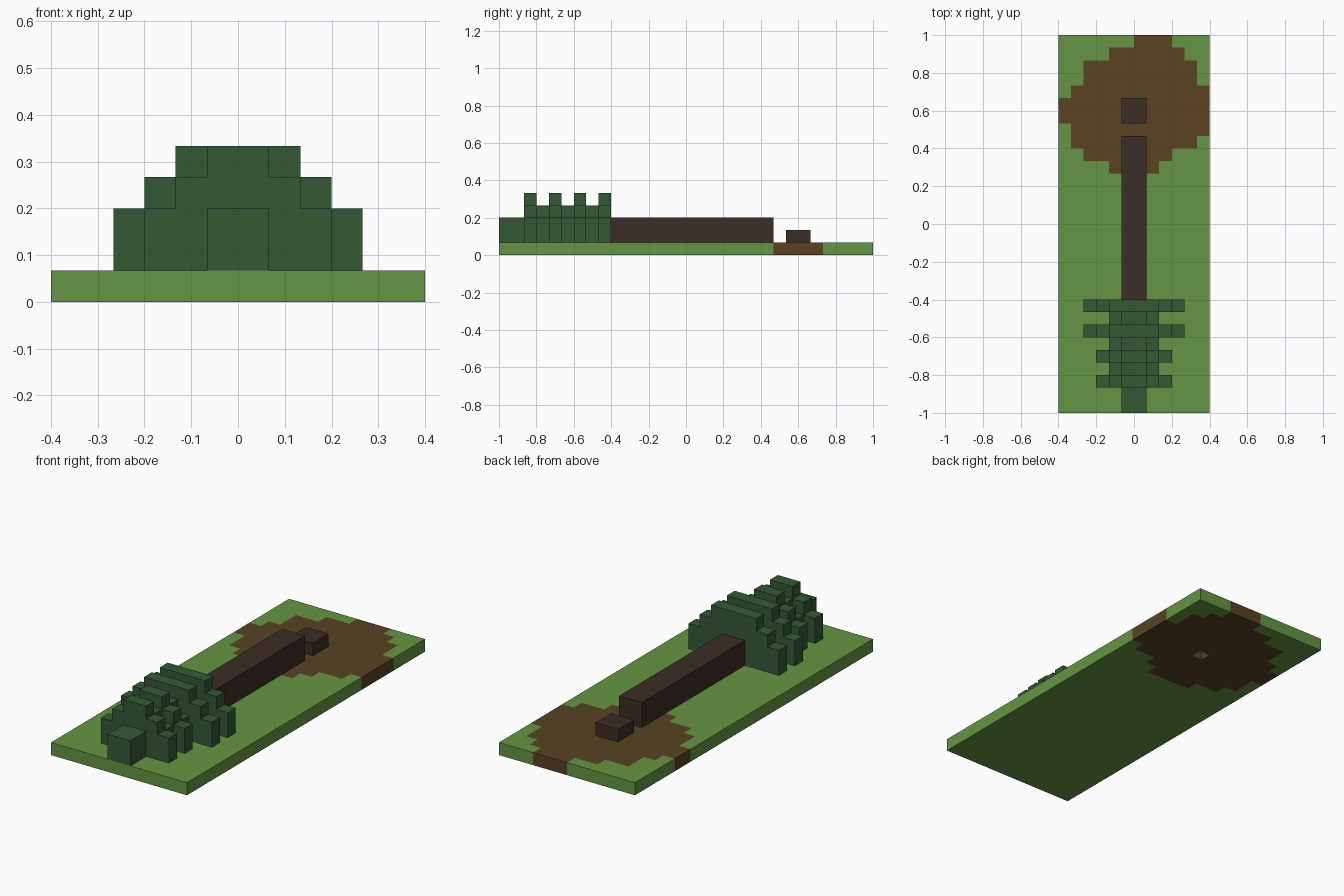
import bpy
import bmesh
from mathutils import Vector

cube = bpy.data.objects.get("Cube")
if cube:
    bpy.data.objects.remove(cube, do_unlink=True)

U = 1 / 15            # one block
ORIGIN = Vector((-6, -15, 0))


def material(name, rgb):
    mat = bpy.data.materials.new(name)
    mat.use_nodes = True
    color = (*rgb, 1)
    mat.diffuse_color = color
    bsdf = mat.node_tree.nodes["Principled BSDF"]
    bsdf.inputs["Base Color"].default_value = color
    bsdf.inputs["Roughness"].default_value = 0.9
    return mat


grass = material("grass green", (0.130, 0.300, 0.056))
dirt = material("dirt brown", (0.100, 0.055, 0.017))
bark = material("dark bark", (0.045, 0.026, 0.019))
needles = material("needle green", (0.035, 0.098, 0.036))


def block_object(name, cells, mats):
    """Outer shell of a set of blocks; cells maps (x, y, z) to a material slot."""
    bm = bmesh.new()
    for cell, slot in cells.items():
        centre = Vector(cell) + Vector((0.5, 0.5, 0.5)) + ORIGIN
        for axis in range(3):
            for sign in (-1, 1):
                n = Vector((0, 0, 0))
                n[axis] = sign
                if tuple(int(c + d) for c, d in zip(cell, n)) in cells:
                    continue
                a = Vector((0, 0, 0))
                a[(axis + 1) % 3] = 0.5
                b = n.cross(a)
                corners = (-a - b, a - b, a + b, b - a)
                verts = [bm.verts.new((centre + n / 2 + c) * U) for c in corners]
                bm.faces.new(verts).material_index = slot
    bmesh.ops.remove_doubles(bm, verts=bm.verts[:], dist=U / 100)
    mesh = bpy.data.meshes.new(name)
    bm.to_mesh(mesh)
    bm.free()
    for mat in mats:
        mesh.materials.append(mat)
    obj = bpy.data.objects.new(name, mesh)
    bpy.context.collection.objects.link(obj)
    return obj


def box(name, lo, hi, mat):
    size = Vector(hi) - Vector(lo)
    bm = bmesh.new()
    bmesh.ops.create_cube(bm, size=1)
    for v in bm.verts:
        v.co = ((v.co + Vector((0.5, 0.5, 0.5))) * size + Vector(lo) + ORIGIN) * U
    mesh = bpy.data.meshes.new(name)
    bm.to_mesh(mesh)
    bm.free()
    mesh.materials.append(mat)
    obj = bpy.data.objects.new(name, mesh)
    bpy.context.collection.objects.link(obj)


# Ground slab: a bare dirt patch at the back, given as column spans per row
dirt_spans = [(6, 9), (4, 10), (2, 11), (2, 11), (1, 12), (0, 12),
              (0, 12), (1, 12), (1, 11), (2, 9), (4, 8)]
ground = {(x, y, 0): 0 for x in range(12) for y in range(30)}
for row, (start, end) in enumerate(dirt_spans):
    for x in range(start, end):
        ground[(x, 29 - row, 0)] = 1
del ground[(6, 23, 0)]        # small root hole under the stump
block_object("ground_slab", ground, [grass, dirt])

# Felled trunk and its stump
box("fallen_trunk", (5, 9, 1), (7, 22, 3), bark)
box("tree_stump", (5, 23, 1), (7, 25, 2), bark)

# Tree crown: heights of each slice from the middle outward, front to back
TIP, SMALL, GAP, LARGE = [2], [4, 3, 2], [3, 2], [4, 4, 3, 2]
slices = [TIP, TIP, SMALL, GAP, SMALL, GAP, LARGE, GAP, LARGE]
crown = {}
for y, heights in enumerate(slices):
    for out, height in enumerate(heights):
        for z in range(1, height + 1):
            crown[(6 + out, y, z)] = 0
            crown[(5 - out, y, z)] = 0
block_object("tree_crown", crown, [needles])
